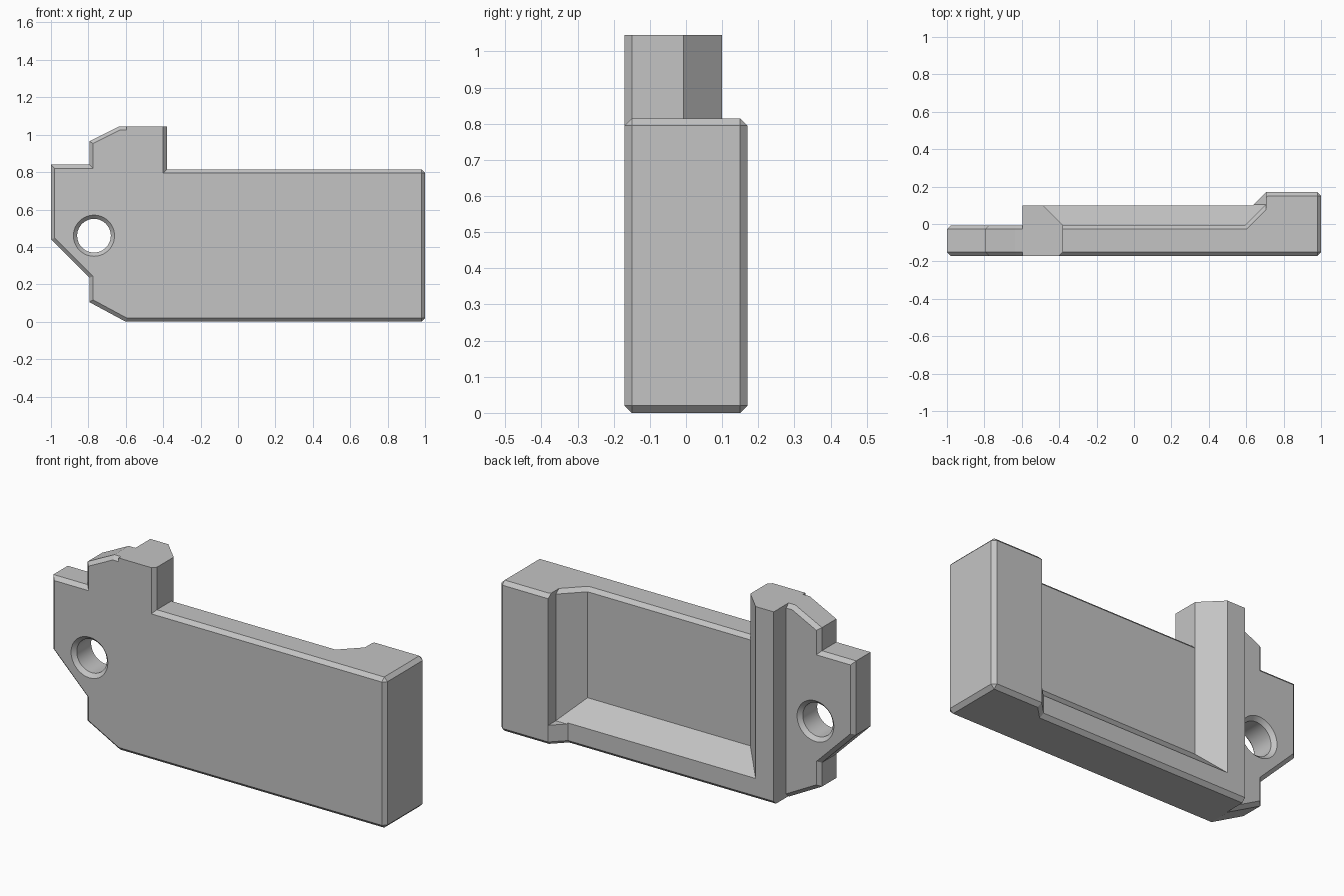
import bpy, bmesh, math
from mathutils import Vector

if "Cube" in bpy.data.objects:
    bpy.data.objects.remove(bpy.data.objects["Cube"], do_unlink=True)

C = 0.02                    # chamfer size
K = C / math.sqrt(2)        # inset that brings a cut corner to a point
FRONT, FLOOR, LEDGE, BACK = -0.17, -0.007, 0.10, 0.17
TOP, TOWER_TOP = 0.815, 1.045
COL = -0.595                # outer side of the column

grey = bpy.data.materials.new("plain grey")
grey.use_nodes = True
grey.diffuse_color = (0.55, 0.55, 0.55, 1)
grey.node_tree.nodes["Principled BSDF"].inputs["Base Color"].default_value = grey.diffuse_color


def inset(outline, dists, scale):
    """Move each edge of a counter-clockwise outline inward by its own distance."""
    result = []
    count = len(outline)
    for i in range(count):
        p = Vector(outline[i])
        e0 = (p - Vector(outline[i - 1])).normalized()
        e1 = (Vector(outline[(i + 1) % count]) - p).normalized()
        n0, n1 = Vector((-e0.y, e0.x)), Vector((-e1.y, e1.x))
        d0, d1 = dists[i - 1] * scale, dists[i] * scale
        det = n0.x * n1.y - n0.y * n1.x
        result.append(p + Vector((d0 * n1.y - d1 * n0.y, n0.x * d1 - n1.x * d0)) / det)
    return result


def loft(name, rings):
    """Skin a closed solid through rings of 3D points."""
    bm = bmesh.new()
    loops = [[bm.verts.new(p) for p in ring] for ring in rings]
    n = len(loops[0])
    bm.faces.new(loops[0])
    bm.faces.new(loops[-1])
    for a, b in zip(loops, loops[1:]):
        for i in range(n):
            j = (i + 1) % n
            bm.faces.new((a[i], a[j], b[j], b[i]))
    bmesh.ops.remove_doubles(bm, verts=bm.verts, dist=0.0005)
    bmesh.ops.recalc_face_normals(bm, faces=bm.faces)
    mesh = bpy.data.meshes.new(name)
    bm.to_mesh(mesh)
    bm.free()
    mesh.materials.append(grey)
    obj = bpy.data.objects.new(name, mesh)
    bpy.context.collection.objects.link(obj)
    return obj


def prism(name, outline, dists, levels, along):
    """Extrude an outline along y or z; levels are (position, inset scale)."""
    rings = []
    for h, s in levels:
        pts = inset(outline, dists, s)
        rings.append([(p.x, h, p.y) if along == "y" else (p.x, p.y, h) for p in pts])
    return loft(name, rings)


def combine(target, tool, operation):
    mod = target.modifiers.new(operation.lower(), "BOOLEAN")
    mod.operation, mod.solver, mod.object = operation, "EXACT", tool
    bpy.context.view_layer.objects.active = target
    bpy.ops.object.modifier_apply(modifier=mod.name)
    bpy.data.objects.remove(tool, do_unlink=True)


# Front plate with ear and tower outline, chamfered on both faces
plate_outline = [(-0.6, 0), (1 - C, 0), (1, C), (1, TOP - C), (1 - C, TOP),
                 (-0.38, TOP), (-0.38, TOWER_TOP), (-0.635, TOWER_TOP),
                 (-0.795, 0.965), (-0.795, 0.84), (-1, 0.84), (-1, 0.44),
                 (-0.795, 0.235), (-0.795, 0.105)]
plate_dists = [C] * len(plate_outline)
plate_dists[1] = plate_dists[3] = K
plate = prism("front_plate", plate_outline, plate_dists,
              [(FRONT, 1), (FRONT + C, 0), (FLOOR - C, 0), (FLOOR, 1)], "y")

# Rear body: thick end block and lower ledge
body = prism("rear_body",
             [(COL, -0.1), (1, -0.1), (1, BACK - C), (1 - C, BACK),
              (0.706, BACK), (0.636, LEDGE), (COL, LEDGE)],
             [0, C, K, C, C, C, 0],
             [(0, 1), (C, 0), (TOP - C, 0), (TOP, 1)], "z")

# Open-topped pocket with sloping floor and end wall
def pocket_ring(y, x1, z0):
    return [(-0.5, y, z0), (x1, y, z0), (x1, y, 1), (-0.5, y, 1)]

combine(body, loft("pocket_cutter", [pocket_ring(FLOOR, 0.594, 0.222),
                                     pocket_ring(0.105, 0.706, 0.11),
                                     pocket_ring(0.25, 0.706, 0.11)]), "DIFFERENCE")
# Chamfer around the pocket rim
combine(body, prism("rim_cutter",
                    [(-0.5, FLOOR), (0.594, FLOOR), (0.706, 0.105), (0.706, 0.25), (-0.5, 0.25)],
                    [-C, -C, 0, 0, 0], [(TOP - C, 0), (TOP + C, 2)], "z"), "DIFFERENCE")

# Tall column with an angled inner side
column = prism("column",
               [(COL, FRONT), (-0.38 - C, FRONT), (-0.38, FRONT + C),
                (-0.38, FLOOR), (-0.487, LEDGE), (COL, LEDGE)],
               [0] * 6, [(0.05, 0), (TOWER_TOP, 0)], "z")

combine(plate, body, "UNION")
combine(plate, column, "UNION")

# Round hole through the ear, countersunk on both faces
sides = 48
circle = [(-0.77 + 0.09 * math.cos(math.tau * i / sides),
           0.46 + 0.09 * math.sin(math.tau * i / sides)) for i in range(sides)]
combine(plate, prism("hole_cutter", circle, [-C] * sides,
                     [(FRONT - C, 2), (FRONT + C, 0), (FLOOR - C, 0), (FLOOR + C, 2)], "y"),
        "DIFFERENCE")

# Tidy flat faces and shade the hole smoothly
plate.name = "bracket"
bm = bmesh.new()
bm.from_mesh(plate.data)
bmesh.ops.remove_doubles(bm, verts=bm.verts, dist=0.0002)
bmesh.ops.dissolve_limit(bm, angle_limit=math.radians(0.5), verts=bm.verts, edges=bm.edges)
bm.to_mesh(plate.data)
bm.free()
bpy.ops.object.select_all(action="DESELECT")
plate.select_set(True)
bpy.context.view_layer.objects.active = plate
bpy.ops.object.shade_smooth_by_angle(angle=math.radians(15))
